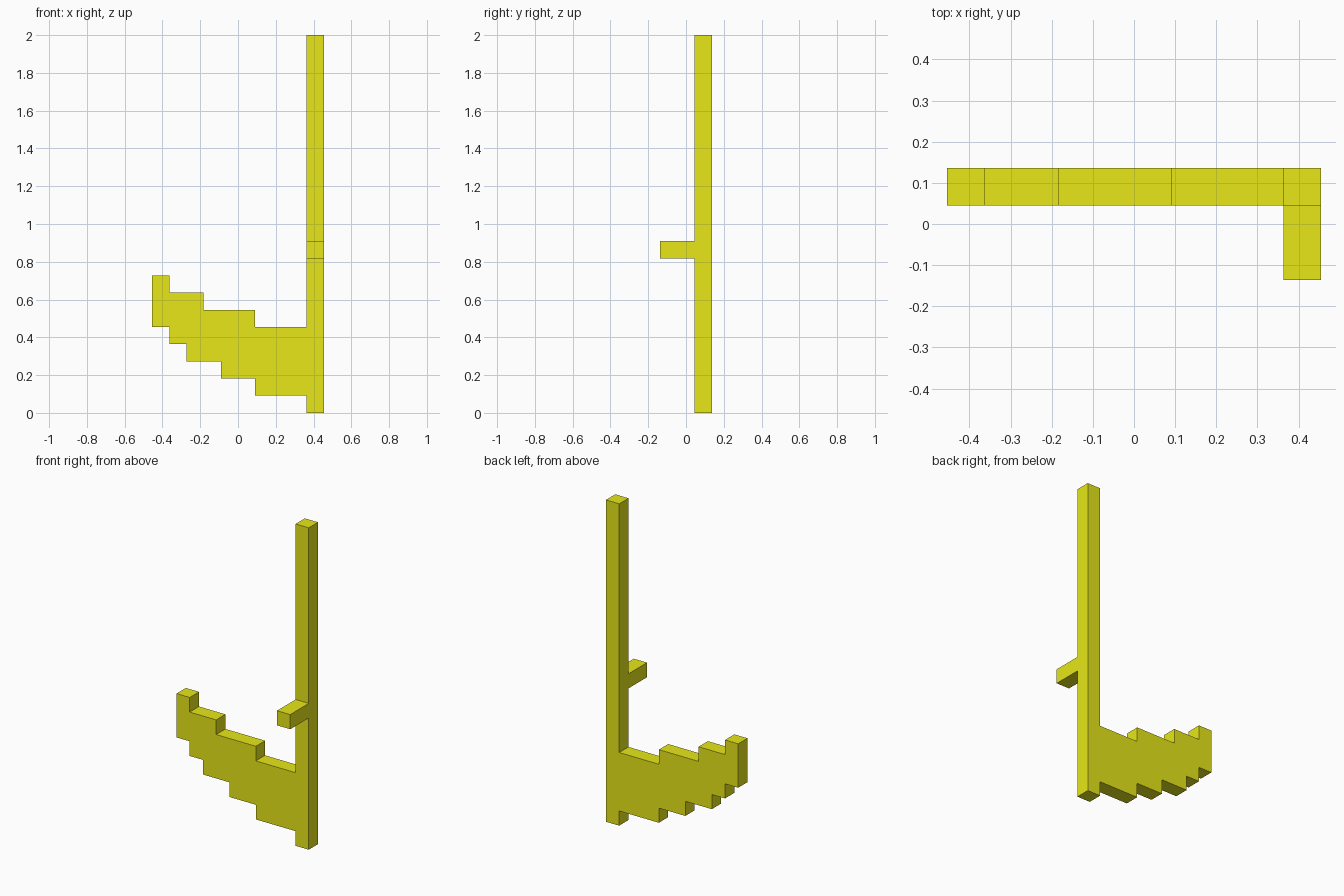
import bpy, bmesh
from mathutils import Vector

if "Cube" in bpy.data.objects:
    bpy.data.objects.remove(bpy.data.objects["Cube"])

U = 1 / 11  # one voxel

mat = bpy.data.materials.new("yellow")
mat.diffuse_color = (0.8, 0.8, 0.01, 1)
mat.use_nodes = True
mat.node_tree.nodes["Principled BSDF"].inputs["Base Color"].default_value = mat.diffuse_color


def extrude_profile(name, points, y0, y1, open_back=False):
    """Extrude an x-z outline (in voxels) from y0 to y1."""
    bm = bmesh.new()
    face = bm.faces.new([bm.verts.new((x * U, y0 * U, z * U)) for x, z in points])
    geom = bmesh.ops.extrude_face_region(bm, geom=[face], use_keep_orig=True)["geom"]
    moved = [g for g in geom if isinstance(g, bmesh.types.BMVert)]
    bmesh.ops.translate(bm, verts=moved, vec=Vector((0, (y1 - y0) * U, 0)))
    bmesh.ops.recalc_face_normals(bm, faces=bm.faces)
    if open_back:
        back = [f for f in bm.faces if all(abs(v.co.y - y1 * U) < 1e-5 for v in f.verts)]
        bmesh.ops.delete(bm, geom=back, context='FACES_ONLY')
    mesh = bpy.data.meshes.new(name)
    bm.to_mesh(mesh)
    bm.free()
    mesh.materials.append(mat)
    obj = bpy.data.objects.new(name, mesh)
    bpy.context.collection.objects.link(obj)
    return obj


# Stepped blade edges as (x start, x end, z), left to right
top_steps = [(-5, -4, 8), (-4, -2, 7), (-2, 1, 6), (1, 4, 5), (4, 5, 22)]
bottom_steps = [(-5, -4, 5), (-4, -3, 4), (-3, -1, 3), (-1, 1, 2), (1, 4, 1), (4, 5, 0)]

outline = [(x, z) for a, b, z in bottom_steps for x in (a, b)]
outline += [(x, z) for a, b, z in reversed(top_steps) for x in (b, a)]

# Blade and long shaft share one flat silhouette
extrude_profile("blade_and_shaft", outline, 0.5, 1.5)

# Side grip, open where it meets the shaft
extrude_profile("grip", [(4, 9), (5, 9), (5, 10), (4, 10)], -1.5, 0.5, open_back=True)
